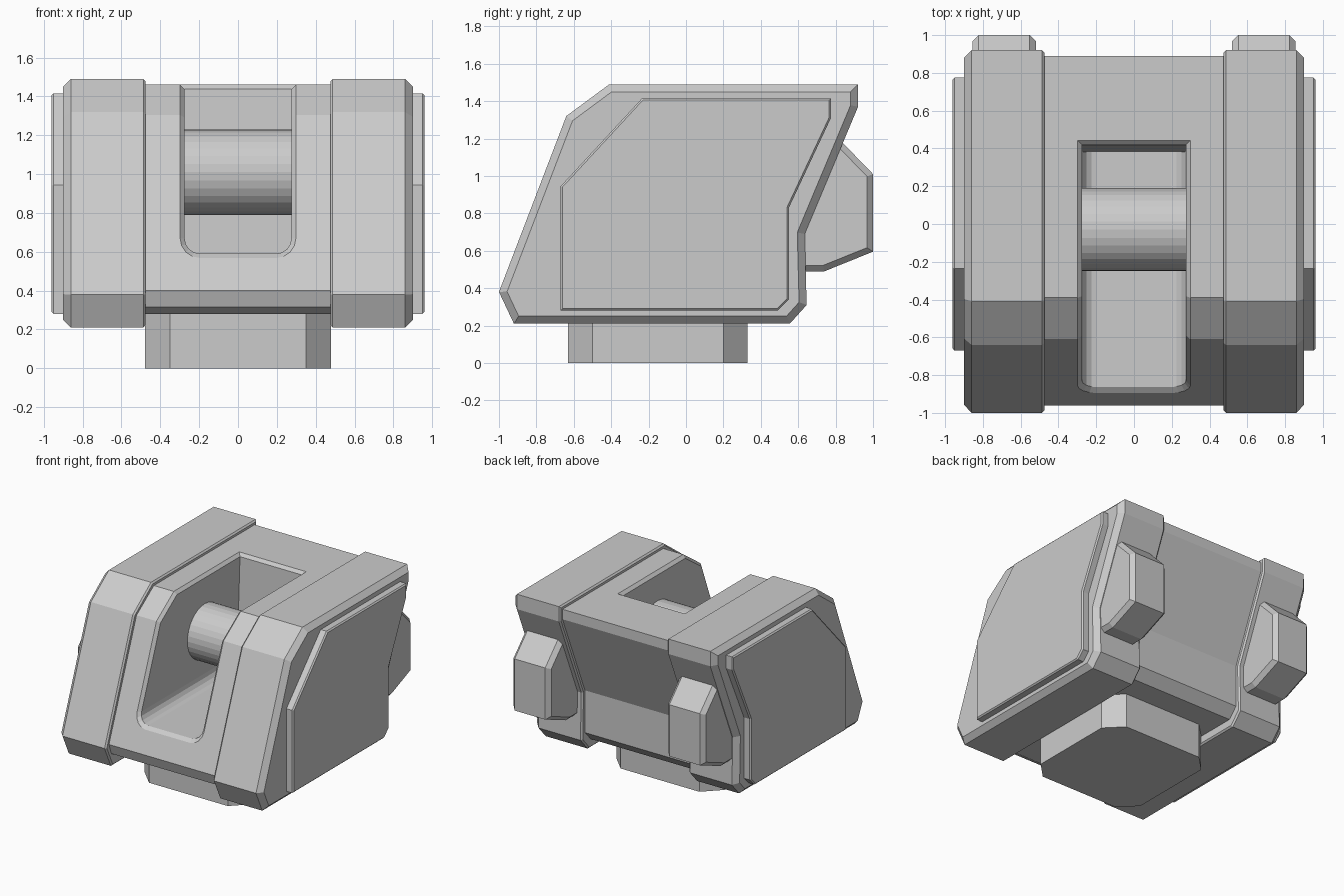
import bpy, bmesh, math
from mathutils import Vector

if "Cube" in bpy.data.objects:
    bpy.data.objects.remove(bpy.data.objects["Cube"])


def inset(pts, d):
    """Move each side of a counter-clockwise polygon inwards by d."""
    out, n = [], len(pts)
    for i in range(n):
        a, b, c = (Vector(pts[(i + k) % n]) for k in (-1, 0, 1))
        u, v = (b - a).normalized(), (c - b).normalized()
        n1, n2 = Vector((-u.y, u.x)), Vector((-v.y, v.x))
        out.append(b + (n1 + n2) * (d / (1 + n1.dot(n2))))
    return out


def prism(name, pts, layers, place, mirror=False):
    """Stack copies of a profile; layers are (distance along axis, inset)."""
    bm = bmesh.new()
    rings = [[bm.verts.new(place(p[0], p[1], t)) for p in inset(pts, d)]
             for t, d in layers]
    n = len(pts)
    for r, s in zip(rings, rings[1:]):
        for i in range(n):
            j = (i + 1) % n
            bm.faces.new((r[i], r[j], s[j], s[i]))
    bm.faces.new(rings[0])
    bm.faces.new(rings[-1])
    bmesh.ops.recalc_face_normals(bm, faces=bm.faces)
    me = bpy.data.meshes.new(name)
    bm.to_mesh(me)
    bm.free()
    ob = bpy.data.objects.new(name, me)
    bpy.context.collection.objects.link(ob)
    if mirror:
        ob.modifiers.new("Mirror", 'MIRROR')
    return ob


def along_x(a, b, t):
    return (t, a, b)


def along_y(a, b, t):
    return (a, t, b)


def along_z(a, b, t):
    return (a, b, t)


# Thick outer cheeks
cheek = [(-0.92, 0.21), (0.555, 0.21), (0.645, 0.31), (0.635, 0.69),
         (0.92, 1.37), (0.92, 1.49), (-0.41, 1.49), (-0.64, 1.32), (-1.0, 0.38)]
prism("cheek", cheek, [(0.475, 0.012), (0.487, 0), (0.86, 0), (0.90, 0.04)],
      along_x, True)

# Thin raised plates on the cheeks
plate = [(-0.67, 0.28), (0.49, 0.28), (0.55, 0.34), (0.55, 0.83),
         (0.775, 1.31), (0.775, 1.415), (-0.235, 1.415), (-0.67, 0.945)]
prism("side_plate", plate, [(0.88, 0), (0.95, 0), (0.96, 0.01)], along_x, True)

# Rear lugs
lug = [(0.58, 0.49), (0.74, 0.49), (1.0, 0.595), (1.0, 1.01), (0.83, 1.185),
       (0.58, 1.185)]
prism("rear_lug", lug, [(0.52, 0.032), (0.552, 0), (0.823, 0), (0.855, 0.032)],
      along_x, True)

# Octagonal foot
foot = [(-0.35, -0.63), (0.35, -0.63), (0.48, -0.50), (0.48, 0.20),
        (0.35, 0.33), (-0.35, 0.33), (-0.48, 0.20), (-0.48, -0.50)]
prism("foot", foot, [(0, 0), (0.30, 0)], along_z)

# Central body
body_pts = [(-0.86, 0.28), (0.53, 0.28), (0.605, 0.36), (0.605, 0.70),
            (0.89, 1.38), (0.89, 1.46), (-0.39, 1.46), (-0.61, 1.305),
            (-0.96, 0.40), (-0.93, 0.315)]
body = prism("body", body_pts, [(-0.49, 0), (0.49, 0)], along_x)

# Slot cutter with rounded floor corners and a slightly leaning back wall
W, R, FLOOR = 0.275, 0.08, 0.59
slot = [(W, 1.7), (-W, 1.7)]
for cx, start in ((-W + R, 180), (W - R, 270)):
    for k in range(5):
        a = math.radians(start + 22.5 * k)
        slot.append((cx + R * math.cos(a), FLOOR + R + R * math.sin(a)))
cutter = prism("slot_cutter", slot, [(-1.3, 0), (0.38, 0)], along_y)
cutter.hide_render = True
for v in cutter.data.vertices:
    if v.co.y > 0:
        v.co.y += 0.045 * (v.co.z - FLOOR)
mod = body.modifiers.new("Slot", 'BOOLEAN')
mod.operation, mod.solver, mod.object = 'DIFFERENCE', 'EXACT', cutter
bpy.context.view_layer.objects.active = body
bpy.ops.object.modifier_apply(modifier=mod.name)
bpy.data.objects.remove(cutter)

# Chamfer around the slot rim
bm = bmesh.new()
bm.from_mesh(body.data)
rim = [e for e in bm.edges if all(
    abs(v.co.x) < 0.29 and (v.co.y < 0.3 or v.co.z > 1.45)
    and v.co.z > 0.5 for v in e.verts)]
bmesh.ops.bevel(bm, geom=rim, offset=0.023, offset_type='OFFSET', segments=1,
                profile=0.5, affect='EDGES')
bm.to_mesh(body.data)
bm.free()

# Cross pin in the slot
pin = [(-0.03 + 0.22 * math.cos(math.tau * i / 32),
        1.01 + 0.22 * math.sin(math.tau * i / 32)) for i in range(32)]
prism("cross_pin", pin, [(-0.29, 0), (0.29, 0)], along_x)
